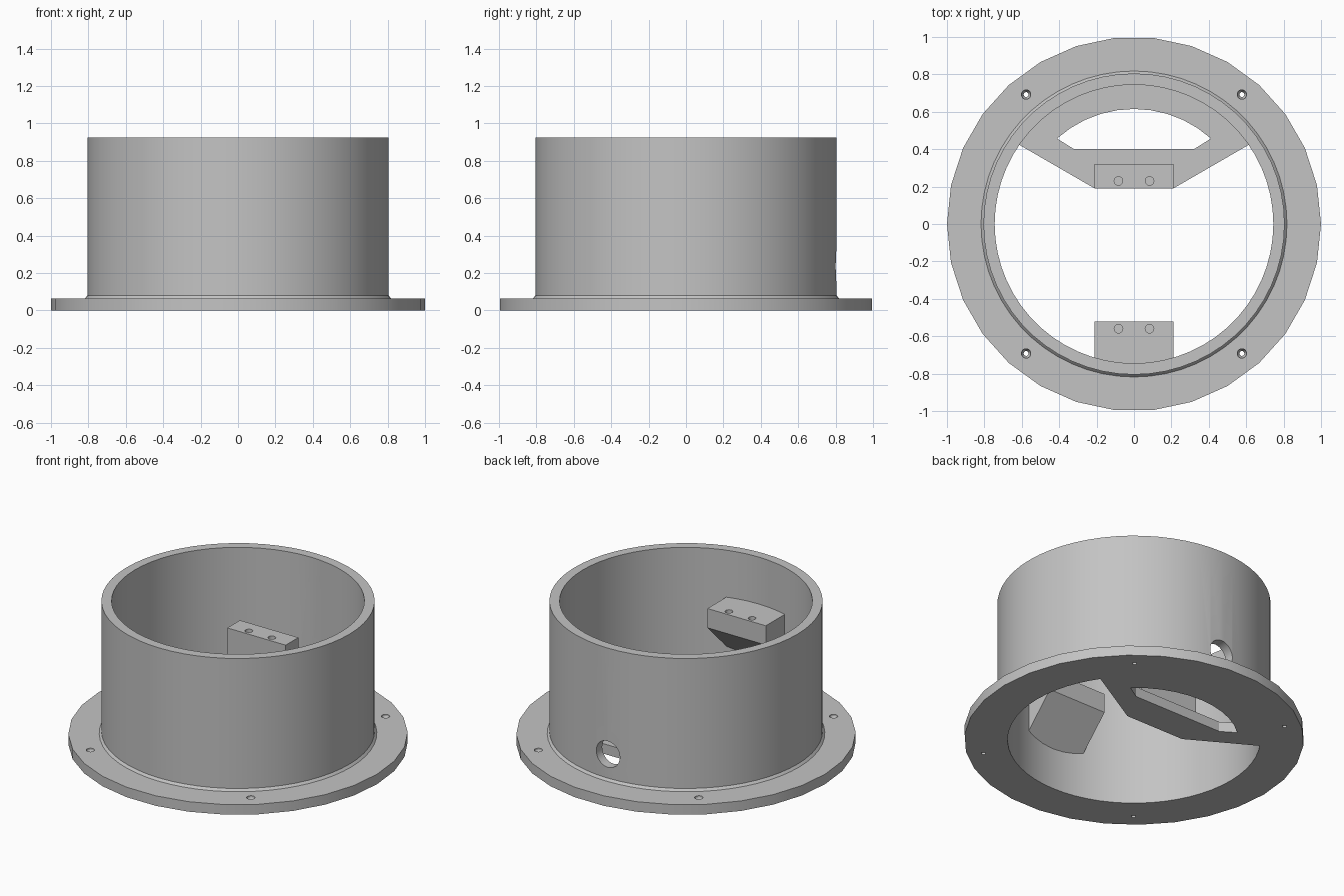
import bpy, bmesh
from math import sin, cos, pi, radians

cube = bpy.data.objects.get("Cube")
if cube:
    bpy.data.objects.remove(cube, do_unlink=True)

grey = bpy.data.materials.new("plain grey")
grey.use_nodes = True
grey.diffuse_color = (0.55, 0.55, 0.55, 1)
grey.node_tree.nodes["Principled BSDF"].inputs["Base Color"].default_value = (0.55, 0.55, 0.55, 1)

FLANGE_TOP, TOP, POST_TOP = 0.065, 0.925, 0.62
INNER, OUTER = 0.745, 0.805


def finish(name, bm):
    bmesh.ops.recalc_face_normals(bm, faces=bm.faces)
    mesh = bpy.data.meshes.new(name)
    bm.to_mesh(mesh)
    bm.free()
    mesh.materials.append(grey)
    obj = bpy.data.objects.new(name, mesh)
    bpy.context.collection.objects.link(obj)
    return obj


def prism(name, points, direction):
    """Extrude a closed outline of 3D points along a direction."""
    bm = bmesh.new()
    face = bm.faces.new([bm.verts.new(p) for p in points])
    new = bmesh.ops.extrude_face_region(bm, geom=[face])["geom"]
    bmesh.ops.translate(bm, vec=direction, verts=[v for v in new if isinstance(v, bmesh.types.BMVert)])
    return finish(name, bm)


def lathe(name, profile, sides, closed=True):
    """Revolve (radius, z) points around z."""
    bm = bmesh.new()
    rings = [[bm.verts.new((r * cos(2 * pi * i / sides), r * sin(2 * pi * i / sides), z))
              for i in range(sides)] for r, z in profile]
    pairs = list(zip(rings, rings[1:] + rings[:1]))
    for a, b in pairs if closed else pairs[:-1]:
        for i in range(sides):
            j = (i + 1) % sides
            bm.faces.new((a[i], a[j], b[j], b[i]))
    if not closed:
        bm.faces.new(rings[0])
        bm.faces.new(rings[-1])
    return finish(name, bm)


def arc(radius, start, end, steps, z):
    angles = [radians(start + (end - start) * i / steps) for i in range(steps + 1)]
    return [(radius * cos(a), radius * sin(a), z) for a in angles]


def cut(obj, *cutters):
    for cutter in cutters:
        cutter.hide_render = True
        mod = obj.modifiers.new("cut", "BOOLEAN")
        mod.operation, mod.solver, mod.object = "DIFFERENCE", "EXACT", cutter
        bpy.context.view_layer.objects.active = obj
        bpy.ops.object.modifier_apply(modifier=mod.name)
        bpy.data.objects.remove(cutter, do_unlink=True)


def screw_holes(y):
    """Two blind holes in the top of a mounting block."""
    holes = []
    for x in (-0.083, 0.083):
        hole = lathe("hole_cutter", [(0.023, POST_TOP - 0.1), (0.023, POST_TOP + 0.1)], 20, False)
        hole.location = (x, y, 0)
        holes.append(hole)
    return holes


# Base flange with its main opening, leaving a bridge at the back
flange = lathe("base_flange", [(1, 0), (1, FLANGE_TOP)], 30, False)
opening = arc(INNER, 150, 390, 40, -0.1)
opening = [(-0.613, 0.423, -0.1)] + opening + [(0.613, 0.423, -0.1), (0.21, 0.19, -0.1), (-0.21, 0.19, -0.1)]
window = arc(0.615, 48, 132, 10, -0.1) + [(-0.32, 0.4, -0.1), (0.32, 0.4, -0.1)]
cut(flange, prism("opening_cutter", opening, (0, 0, 0.4)), prism("window_cutter", window, (0, 0, 0.4)))

# Countersunk bolt holes
for sx in (-1, 1):
    for sy in (-1, 1):
        bolt = lathe("bolt_cutter", [(0.013, -0.1), (0.013, 0.03), (0.025, 0.055), (0.025, 0.2)], 20, False)
        bolt.location = (sx * 0.577, sy * 0.692, 0)
        cut(flange, bolt)

# Tube wall with a small fillet at its foot and a cable hole at the back
tube = lathe("tube_wall", [(INNER, FLANGE_TOP), (0.818, FLANGE_TOP), (OUTER, 0.08),
                           (OUTER, TOP), (INNER, TOP)], 60)
cable = lathe("cable_cutter", [(0.085, -0.2), (0.085, 0.2)], 32, False)
cable.rotation_euler.x = pi / 2
cable.location = (0, 0.775, 0.235)
cut(tube, cable)

# Mounting post standing on the bridge
post = prism("back_post", [(x, y, FLANGE_TOP) for x, y in
                           ((-0.21, 0.19), (0.21, 0.19), (0.21, 0.32), (-0.21, 0.32))],
             (0, 0, POST_TOP - FLANGE_TOP))
cut(post, *screw_holes(0.23))

# Bracket on the front wall with a sloping underside
bracket = prism("front_bracket", [(-0.21, y, z) for y, z in
                                  ((-0.52, POST_TOP), (-0.52, 0.495), (-0.765, 0.25), (-0.765, POST_TOP))],
                (0.42, 0, 0))
cut(bracket, *screw_holes(-0.56))

# Smooth the round faces, keep the edges sharp
for obj in (flange, tube, post, bracket):
    bpy.ops.object.select_all(action="DESELECT")
    obj.select_set(True)
    bpy.context.view_layer.objects.active = obj
    bpy.ops.object.shade_smooth_by_angle(angle=radians(25))
